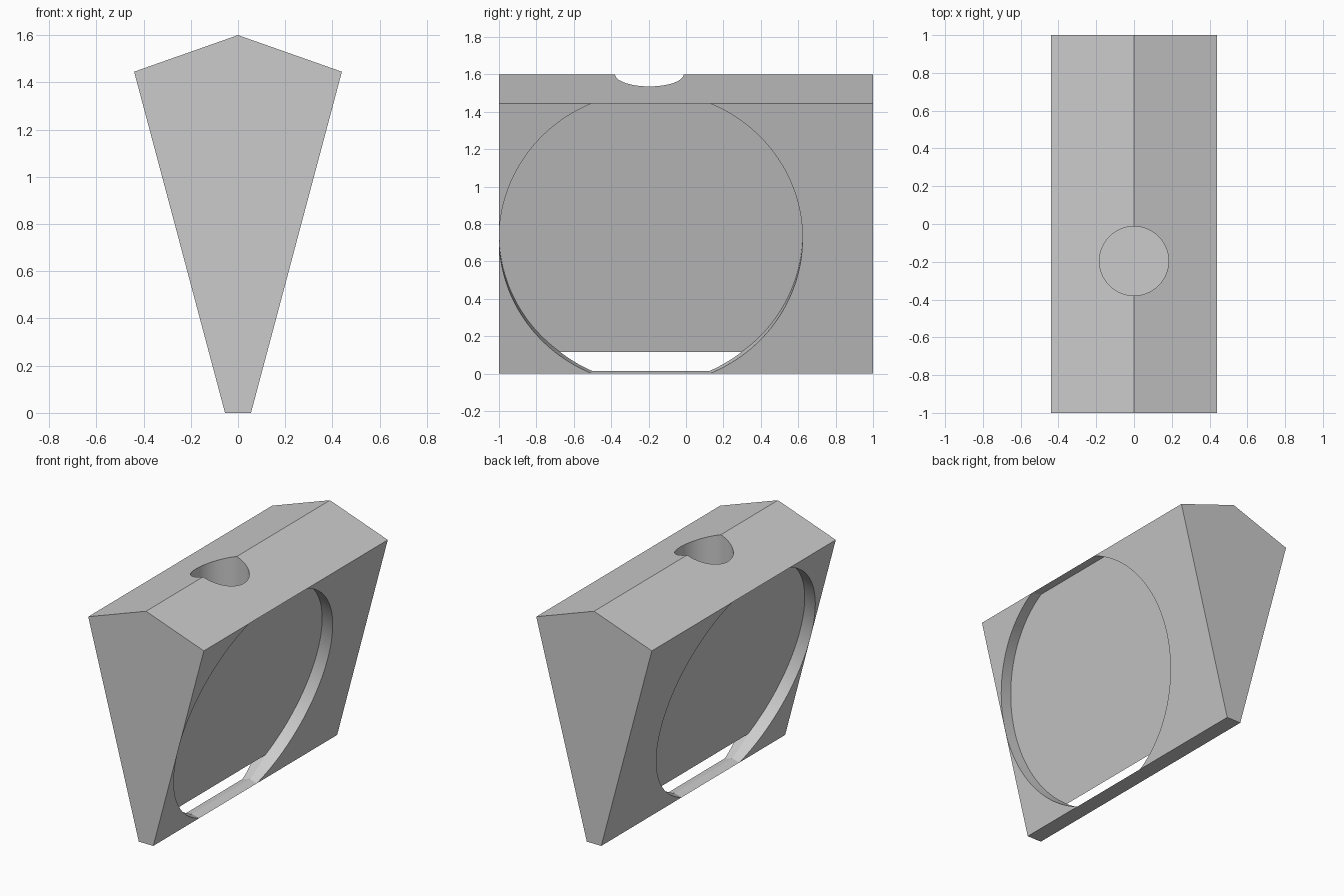
import bpy
import bmesh
import math
from mathutils import Matrix, Vector

if "Cube" in bpy.data.objects:
    bpy.data.objects.remove(bpy.data.objects["Cube"], do_unlink=True)

# Main dimensions
BASE_X, EAVE_X, EAVE_Z, RIDGE_Z = 0.055, 0.44, 1.445, 1.6
CENTRE_Y = -0.188
DISC_R, DISC_DEPTH = 0.811, 0.083
HOLE_Y, HOLE_R, HOLE_FLOOR = -0.196, 0.183, 1.0

grey = bpy.data.materials.new("light grey")
grey.use_nodes = True
colour = (0.6, 0.6, 0.6, 1)
grey.diffuse_color = colour
grey.node_tree.nodes["Principled BSDF"].inputs["Base Color"].default_value = colour


def prism(name, outline, low, high, matrix):
    """Extrude a 2D outline along its local z, then place it."""
    bm = bmesh.new()
    face = bm.faces.new([bm.verts.new((u, v, low)) for u, v in outline])
    extruded = bmesh.ops.extrude_face_region(bm, geom=[face])["geom"]
    top = [g for g in extruded if isinstance(g, bmesh.types.BMVert)]
    bmesh.ops.translate(bm, verts=top, vec=(0, 0, high - low))
    bmesh.ops.transform(bm, matrix=matrix, verts=bm.verts)
    bmesh.ops.recalc_face_normals(bm, faces=bm.faces)
    mesh = bpy.data.meshes.new(name)
    bm.to_mesh(mesh)
    bm.free()
    mesh.materials.append(grey)
    obj = bpy.data.objects.new(name, mesh)
    bpy.context.collection.objects.link(obj)
    return obj


def frame(u, v, w, origin):
    """Matrix with the given local axes and origin."""
    return Matrix.Translation(origin) @ Matrix((u, v, w)).transposed().to_4x4()


def arc(radius, start, end, steps):
    angles = [start + (end - start) * i / steps for i in range(steps + 1)]
    return [(radius * math.cos(a), radius * math.sin(a)) for a in angles]


# Tapered body with a gabled top
profile = [(-BASE_X, 0), (BASE_X, 0), (EAVE_X, EAVE_Z), (0, RIDGE_Z), (-EAVE_X, EAVE_Z)]
body = prism("wedge_body", profile, -1, 1,
             frame((1, 0, 0), (0, 0, 1), (0, -1, 0), (0, 0, 0)))

# Disc recess outline, flattened at the upper and lower edges of the side
half = math.hypot(EAVE_X - BASE_X, EAVE_Z) / 2
limit = math.asin(half / DISC_R)
disc = arc(DISC_R, -limit, limit, 64) + arc(DISC_R, math.pi - limit, math.pi + limit, 64)

# One recess cutter square to each sloping side
cutters = []
for side in (1, -1):
    up = Vector((side * (EAVE_X - BASE_X), 0, EAVE_Z)).normalized()
    along = Vector((0, 1, 0))
    normal = along.cross(up) * side
    middle = (side * (BASE_X + EAVE_X) / 2, CENTRE_Y, EAVE_Z / 2)
    cutters.append(prism("recess_cutter", disc, -DISC_DEPTH, 0.1,
                         frame(along, up, normal, middle)))

# Round socket in the ridge
cutters.append(prism("socket_cutter", arc(HOLE_R, 0, math.tau, 64)[:-1], HOLE_FLOOR, 1.8,
                     Matrix.Translation((0, HOLE_Y, 0))))

# Cut, then bake the result and drop the cutters
for cutter in cutters:
    cutter.hide_render = True
    mod = body.modifiers.new("cut", "BOOLEAN")
    mod.operation = "DIFFERENCE"
    mod.solver = "EXACT"
    mod.object = cutter
bpy.ops.object.select_all(action="DESELECT")
bpy.context.view_layer.objects.active = body
body.select_set(True)
for mod in list(body.modifiers):
    bpy.ops.object.modifier_apply(modifier=mod.name)
for cutter in cutters:
    bpy.data.objects.remove(cutter, do_unlink=True)

bpy.ops.object.shade_smooth_by_angle(angle=math.radians(20))
